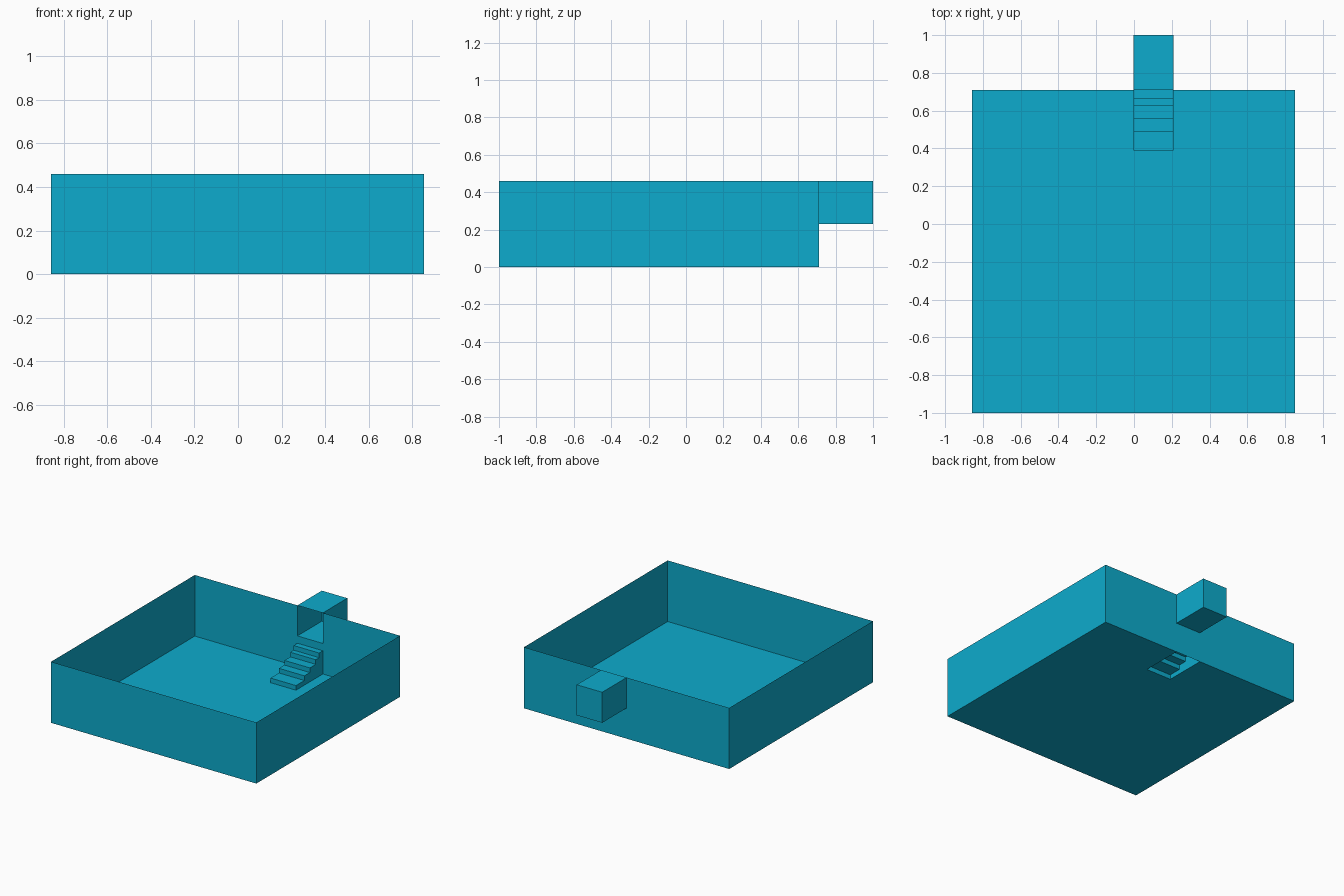
import bpy
import bmesh

cube = bpy.data.objects.get("Cube")
if cube:
    bpy.data.objects.remove(cube, do_unlink=True)

# Single colour
blue = bpy.data.materials.new("pool blue")
blue.use_nodes = True
COLOUR = (0.004, 0.41, 0.61, 1.0)
blue.diffuse_color = COLOUR
blue.node_tree.nodes["Principled BSDF"].inputs["Base Color"].default_value = COLOUR

# Main dimensions
X0, X1 = -0.857, 0.853            # basin sides
FRONT, BACK, END = -1.0, 0.71, 1.0
TOP, LEDGE = 0.46, 0.23           # rim and alcove floor
L, R = -0.002, 0.21               # stair and alcove sides
STEP_Y = [0.39, 0.49, 0.555, 0.625, 0.665]
RISE = 0.035


def sheets(name, faces):
    """Object made of thin flat sheets, each given by its outline."""
    bm = bmesh.new()
    for outline in faces:
        bm.faces.new([bm.verts.new(p) for p in outline])
    bmesh.ops.remove_doubles(bm, verts=bm.verts, dist=0.0001)
    mesh = bpy.data.meshes.new(name)
    bm.to_mesh(mesh)
    bm.free()
    mesh.materials.append(blue)
    obj = bpy.data.objects.new(name, mesh)
    bpy.context.collection.objects.link(obj)
    return obj


def side(x, y0, y1, z0, z1):
    return [(x, y0, z0), (x, y1, z0), (x, y1, z1), (x, y0, z1)]


def level(z, y0, y1):
    return [(L, y0, z), (R, y0, z), (R, y1, z), (L, y1, z)]


def upright(y, x0, x1, z0, z1):
    return [(x0, y, z0), (x1, y, z0), (x1, y, z1), (x0, y, z1)]


# Basin floor, open beneath the stairs
foot = STEP_Y[0]
floor = [(X0, FRONT), (X1, FRONT), (X1, BACK), (R, BACK),
         (R, foot), (L, foot), (L, BACK), (X0, BACK)]
sheets("basin_floor", [[(x, y, 0) for x, y in floor]])

# Basin walls, with the alcove doorway notched into the back one
back = [(X0, 0), (X1, 0), (X1, TOP), (R, TOP),
        (R, LEDGE), (L, LEDGE), (L, TOP), (X0, TOP)]
sheets("basin_walls", [
    upright(FRONT, X0, X1, 0, TOP),
    side(X0, FRONT, BACK, 0, TOP),
    side(X1, FRONT, BACK, 0, TOP),
    [(x, BACK, z) for x, z in back],
])

# Alcove behind the back wall, open towards the basin
sheets("alcove", [
    level(LEDGE, BACK, END),
    level(TOP, BACK, END),
    side(L, BACK, END, LEDGE, TOP),
    side(R, BACK, END, LEDGE, TOP),
    upright(END, L, R, LEDGE, TOP),
])

# Hollow stairs: risers, treads and stepped cheeks
stairs = []
profile = [(BACK, 0), (foot, 0)]
for i, y in enumerate(STEP_Y):
    y_next = (STEP_Y + [BACK])[i + 1]
    z = RISE * (i + 1)
    stairs.append(upright(y, L, R, z - RISE, z))
    stairs.append(level(z, y, y_next))
    profile += [(y, z), (y_next, z)]
for x in (L, R):
    stairs.append([(x, y, z) for y, z in profile])
sheets("stairs", stairs)
